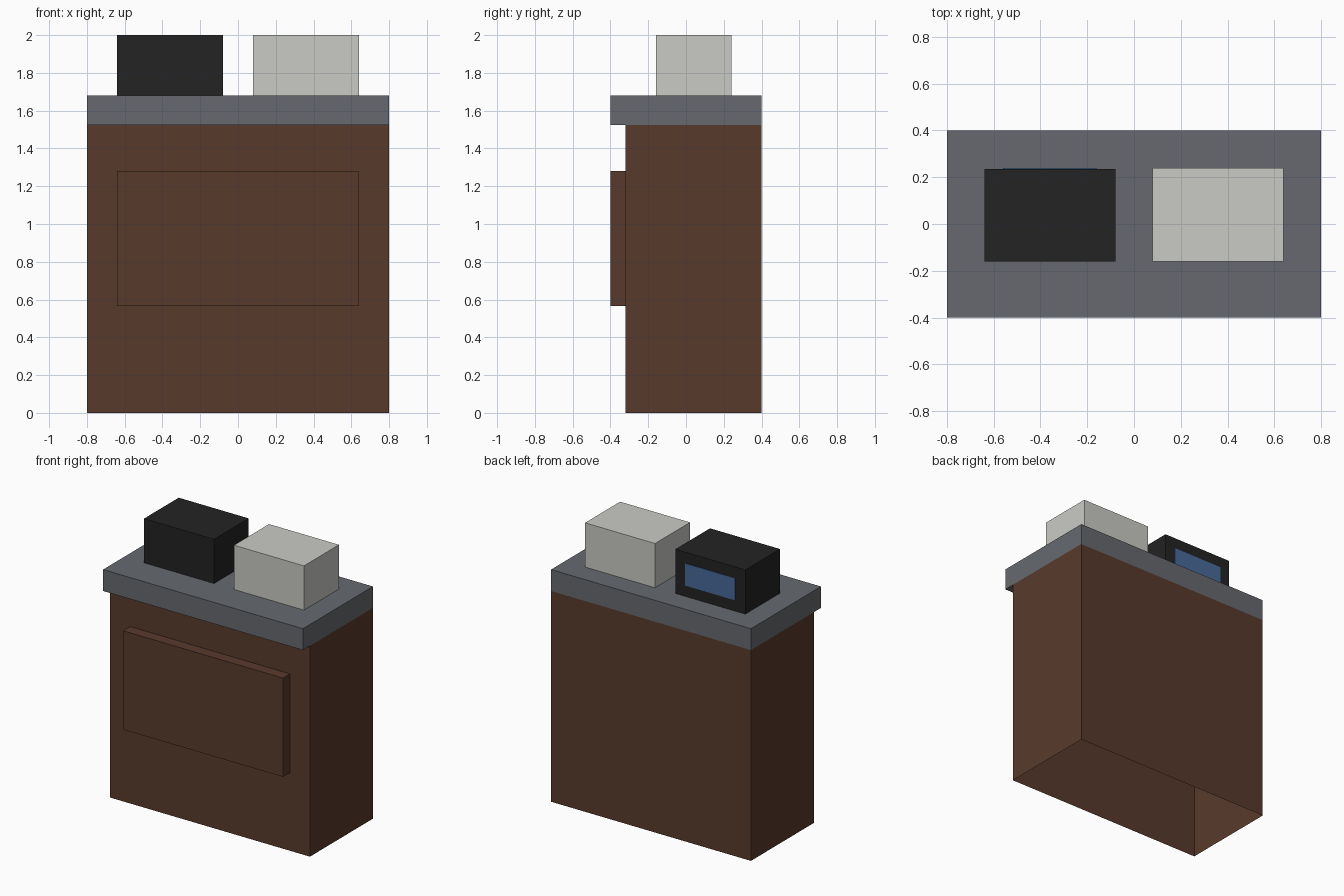
import bpy, bmesh
from mathutils import Vector

if "Cube" in bpy.data.objects:
    bpy.data.objects.remove(bpy.data.objects["Cube"])


def material(name, rgb):
    m = bpy.data.materials.new(name)
    lin = [(c / 255 / 12.92) if c / 255 <= 0.04045 else ((c / 255 + 0.055) / 1.055) ** 2.4 for c in rgb]
    m.diffuse_color = (*lin, 1.0)
    m.use_nodes = True
    m.node_tree.nodes["Principled BSDF"].inputs["Base Color"].default_value = m.diffuse_color
    return m


def box(name, x, y, z, mat, open_sides=()):
    """Box spanning the given ranges; faces pointing along open_sides are left out."""
    bm = bmesh.new()
    bmesh.ops.create_cube(bm, size=1.0)
    for v in bm.verts:
        v.co = Vector([r[0] if c < 0 else r[1] for c, r in zip(v.co, (x, y, z))])
    bm.normal_update()
    gone = [f for f in bm.faces if any(f.normal.dot(Vector(d)) > 0.9 for d in open_sides)]
    bmesh.ops.delete(bm, geom=gone, context='FACES_ONLY')
    mesh = bpy.data.meshes.new(name)
    bm.to_mesh(mesh)
    bm.free()
    mesh.materials.append(mat)
    obj = bpy.data.objects.new(name, mesh)
    bpy.context.collection.objects.link(obj)
    return obj


wood = material("dark_brown_wood", (88, 58, 44))
stone = material("grey_counter", (102, 105, 110))
black = material("black_casing", (35, 35, 35))
white = material("off_white", (202, 202, 197))
blue = material("blue_screen", (72, 106, 154))

UP, DOWN, BACK, FRONT = (0, 0, 1), (0, 0, -1), (0, 1, 0), (0, -1, 0)

# Hollow cabinet, open underneath, with a raised front panel
box("cabinet_body", (-0.8, 0.8), (-0.32, 0.4), (0, 1.525), wood, (UP, DOWN))
box("front_panel", (-0.64, 0.64), (-0.4, -0.32), (0.565, 1.28), wood, (BACK,))

# Counter slab overhanging the front
box("counter_top", (-0.8, 0.8), (-0.4, 0.4), (1.525, 1.68), stone)

# Two boxes on the counter; the black one has a screen facing the back
box("monitor_case", (-0.64, -0.08), (-0.16, 0.236), (1.68, 2.0), black, (DOWN,))
box("monitor_screen", (-0.56, -0.16), (0.236, 0.24), (1.76, 1.92), blue, (FRONT,))
box("white_box", (0.08, 0.64), (-0.16, 0.24), (1.68, 2.0), white, (DOWN,))
